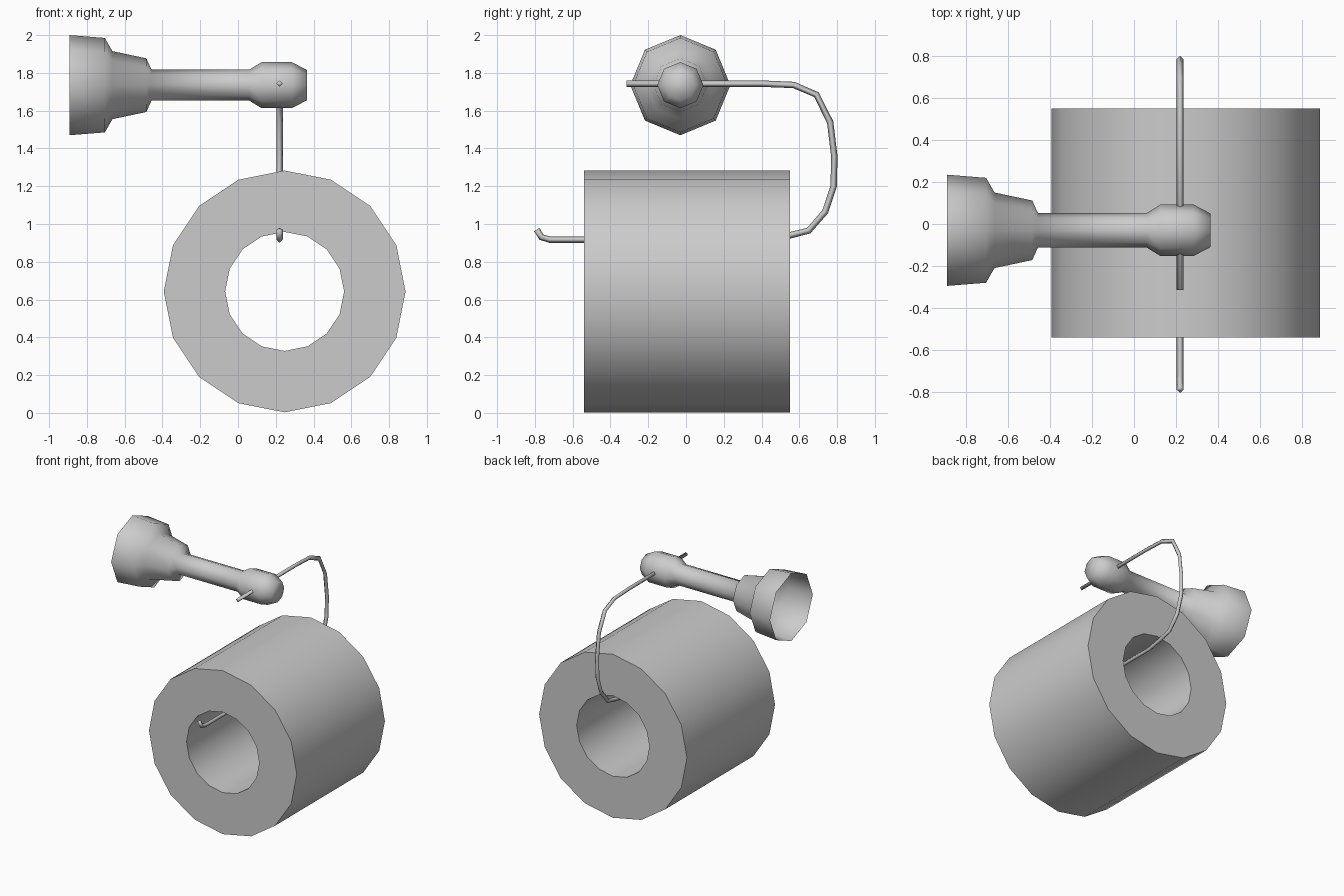
import bpy
import bmesh
from math import cos, sin, tau, radians
from mathutils import Vector

cube = bpy.data.objects.get("Cube")
if cube:
    bpy.data.objects.remove(cube, do_unlink=True)

grey = bpy.data.materials.new("plain grey")
grey.use_nodes = True
grey.diffuse_color = (0.6, 0.6, 0.6, 1)
grey.node_tree.nodes["Principled BSDF"].inputs["Base Color"].default_value = (0.6, 0.6, 0.6, 1)


def ring_mesh(name, rings, angle, closed=False, start_cap=False, end_cap=False):
    """Bridge successive rings of points into one smooth shaded object."""
    bm = bmesh.new()
    loops = [[bm.verts.new(p) for p in ring] for ring in rings]
    pairs = list(zip(loops, loops[1:]))
    if closed:
        pairs.append((loops[-1], loops[0]))
    for a, b in pairs:
        n = len(a)
        for i in range(n):
            j = (i + 1) % n
            bm.faces.new((a[i], a[j], b[j], b[i]))
    if start_cap:
        bm.faces.new(loops[0][::-1])
    if end_cap:
        bm.faces.new(loops[-1])
    bmesh.ops.recalc_face_normals(bm, faces=bm.faces)
    mesh = bpy.data.meshes.new(name)
    bm.to_mesh(mesh)
    bm.free()
    mesh.materials.append(grey)
    obj = bpy.data.objects.new(name, mesh)
    bpy.context.collection.objects.link(obj)
    bpy.ops.object.select_all(action="DESELECT")
    obj.select_set(True)
    bpy.context.view_layer.objects.active = obj
    bpy.ops.object.shade_smooth_by_angle(angle=radians(angle))


def circle(centre, radius, sides, u, v):
    return [centre + radius * (cos(tau * i / sides) * u + sin(tau * i / sides) * v)
            for i in range(sides)]


X, Y, Z = Vector((1, 0, 0)), Vector((0, 1, 0)), Vector((0, 0, 1))

# Paper roll: hollow sixteen-sided tube lying along y
roll_profile = [(-0.54, 0.64), (0.55, 0.64), (0.55, 0.315), (-0.54, 0.315)]
ring_mesh("paper_roll",
          [circle(Vector((0.247, y, 0.643)), r, 16, X, Z) for y, r in roll_profile],
          60, closed=True)

# Wall mount, arm and knob: one turned shell, open at the wall
arm_profile = [(-0.892, 0.265), (-0.705, 0.25), (-0.665, 0.18), (-0.485, 0.142),
               (-0.458, 0.082), (0.06, 0.082), (0.125, 0.122), (0.285, 0.122),
               (0.365, 0.08)]
ring_mesh("mount_arm",
          [circle(Vector((x, -0.03, 1.735)), r, 8, Y, Z) for x, r in arm_profile],
          75, end_cap=True)

# Bent wire: passes through the knob, curves down behind and through the roll
path = [Vector((0.22, y, z)) for y, z in [
    (-0.315, 1.743), (0.4, 1.743), (0.57, 1.736), (0.69, 1.685), (0.763, 1.54),
    (0.785, 1.36), (0.782, 1.2), (0.737, 1.065), (0.65, 0.965), (0.55, 0.94),
    (0.44, 0.917), (-0.72, 0.917), (-0.765, 0.93), (-0.79, 0.97)]]
rings = []
for i, p in enumerate(path):
    before = (p - path[max(i - 1, 0)]).normalized()
    after = (path[min(i + 1, len(path) - 1)] - p).normalized()
    side = X.cross((before + after).normalized())
    rings.append(circle(p, 0.017, 4, X, side))
ring_mesh("wire_hanger", rings, 100, start_cap=True, end_cap=True)
